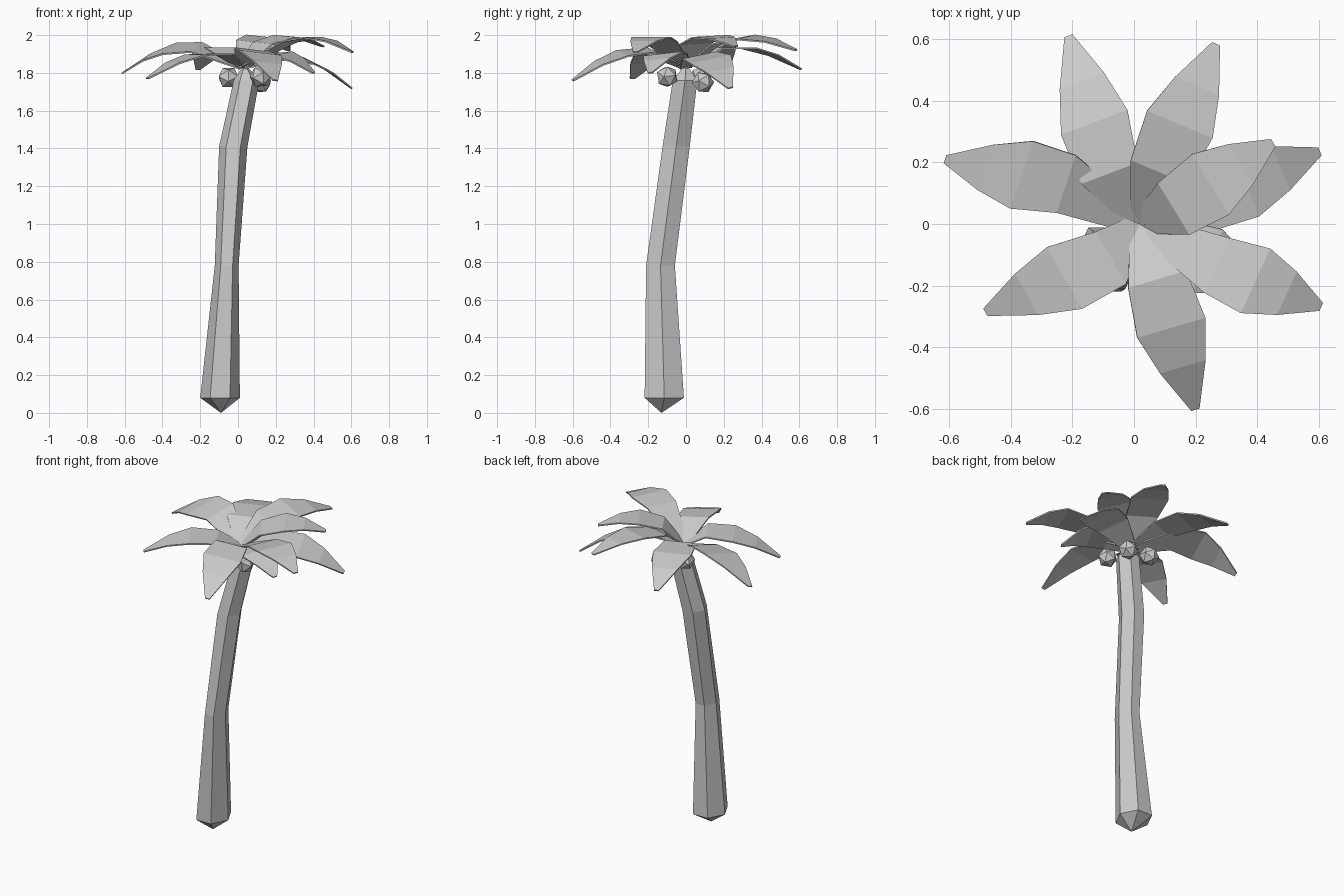
import bpy, bmesh, math
from mathutils import Vector

if "Cube" in bpy.data.objects:
    bpy.data.objects.remove(bpy.data.objects["Cube"])


def finish(name, bm):
    bmesh.ops.recalc_face_normals(bm, faces=bm.faces)
    me = bpy.data.meshes.new(name)
    bm.to_mesh(me)
    bm.free()
    ob = bpy.data.objects.new(name, me)
    bpy.context.collection.objects.link(ob)
    return ob


# Trunk: bent six-sided column with a pointed foot
rings = [  # x, y, z, x radius, y radius
    (-0.095, -0.115, 0.08, 0.105, 0.12),
    (-0.06, -0.135, 0.78, 0.063, 0.088),
    (-0.025, -0.052, 1.41, 0.075, 0.083),
    (0.045, -0.005, 1.76, 0.068, 0.075),
]
bm = bmesh.new()
loops = []
for x, y, z, rx, ry in rings:
    loops.append([bm.verts.new((x + rx * math.cos(i * math.pi / 3),
                                y + ry * math.sin(i * math.pi / 3), z))
                  for i in range(6)])
foot = bm.verts.new((-0.09, -0.13, 0))
peak = bm.verts.new((0.035, 0, 1.85))
for i in range(6):
    j = (i + 1) % 6
    for a, b in zip(loops, loops[1:]):
        bm.faces.new((a[i], a[j], b[j], b[i]))
    bm.faces.new((foot, loops[0][j], loops[0][i]))
    bm.faces.new((peak, loops[-1][i], loops[-1][j]))
finish("trunk", bm)


# Leaves: arched strips rising from the crown, then drooping to a tip
def leaf(name, knee, tip, roll):
    root, knee, tip = Vector((0.02, 0, 1.83)), Vector(knee), Vector(tip)
    out = tip - root
    side = Vector((-out.y, out.x, 0)).normalized()
    up = Vector((0, 0, 1))
    stations = [
        (root, 0.035),
        (knee, 0.098),
        (knee.lerp(tip, 0.37) + up * 0.042, 0.115),
        (knee.lerp(tip, 0.67) + up * 0.038, 0.077),
        (tip, 0.014),
    ]
    bm = bmesh.new()
    rows = []
    for p, w in stations:
        across = (side + up * roll) * w
        rows.append((bm.verts.new(p + across), bm.verts.new(p - across)))
    for a, b in zip(rows, rows[1:]):
        bm.faces.new((a[0], a[1], b[1], b[0]))
    ob = finish(name, bm)
    mod = ob.modifiers.new("thickness", 'SOLIDIFY')
    mod.thickness = 0.008
    mod.offset = 0


leaves = [  # knee, tip, sideways tilt
    ((-0.22, 0.13, 1.935), (-0.61, 0.21, 1.80), -0.25),
    ((-0.075, -0.11, 1.90), (-0.48, -0.285, 1.77), 0.0),
    ((0.075, -0.18, 1.92), (0.198, -0.60, 1.76), -0.12),
    ((0.27, -0.135, 1.965), (0.605, -0.268, 1.91), 0.0),
    ((0.22, 0.07, 1.89), (0.60, 0.235, 1.72), 0.2),
    ((0.13, 0.05, 1.955), (0.45, 0.263, 1.94), 0.05),
    ((0.08, 0.17, 1.96), (0.265, 0.583, 1.92), 0.1),
    ((-0.08, 0.165, 1.93), (-0.212, 0.608, 1.82), 0.0),
    ((0.14, -0.08, 1.89), (0.40, -0.19, 1.80), 0.1),
]
for n, (knee, tip, roll) in enumerate(leaves, 1):
    leaf(f"leaf_{n}", knee, tip, roll)

# Coconuts: low-poly balls below the crown
for n, pos in enumerate([(0.12, -0.10, 1.78), (0.12, 0.09, 1.75),
                         (-0.05, 0.08, 1.775)], 1):
    bpy.ops.mesh.primitive_ico_sphere_add(subdivisions=1, radius=0.06,
                                          location=pos,
                                          rotation=(0.4 * n, 0.3, n))
    bpy.context.object.name = f"coconut_{n}"
